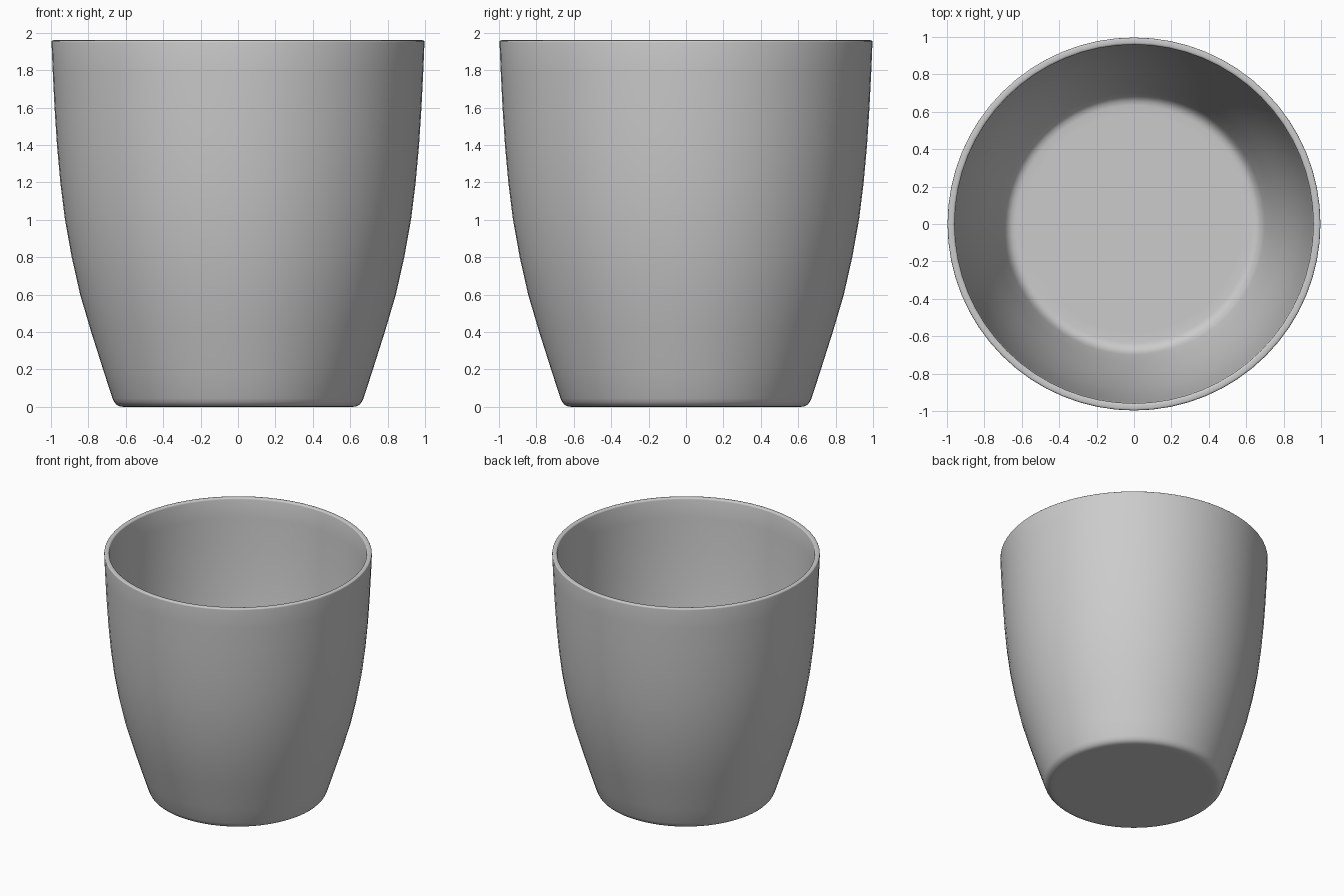
import bpy, bmesh
from math import tau
from mathutils import Vector

SEGMENTS = 64
HEIGHT = 1.96

if "Cube" in bpy.data.objects:
    bpy.data.objects.remove(bpy.data.objects["Cube"], do_unlink=True)

grey = bpy.data.materials.new("plain_grey")
grey.use_nodes = True
colour = (0.6, 0.6, 0.6, 1)
grey.diffuse_color = colour
grey.node_tree.nodes["Principled BSDF"].inputs["Base Color"].default_value = colour


def fillet(a, corner, b, steps=4):
    """Rounded corner between two profile points."""
    a, corner, b = Vector(a), Vector(corner), Vector(b)
    return [a.lerp(corner, t).lerp(corner.lerp(b, t), t)
            for t in (i / steps for i in range(steps + 1))]


# Half section as (radius, height), from the underside over the rim to the inner floor
outer = [(0.715, 0.18), (0.785, 0.4), (0.844, 0.6), (0.889, 0.8), (0.925, 1.0),
         (0.95, 1.2), (0.968, 1.4), (0.981, 1.6), (0.991, 1.8)]
inner = [(0.953, 1.8), (0.943, 1.6), (0.929, 1.4), (0.91, 1.2), (0.885, 1.0),
         (0.847, 0.8), (0.802, 0.6), (0.742, 0.4)]
profile = [(0, 0), (0.58, 0)]
profile += fillet((0.615, 0), (0.655, 0), (0.671, 0.045))
profile += outer
profile += fillet((0.997, HEIGHT - 0.012), (0.998, HEIGHT), (0.986, HEIGHT), 3)
profile += fillet((0.972, HEIGHT), (0.96, HEIGHT), (0.959, HEIGHT - 0.012), 3)
profile += inner
profile += fillet((0.7, 0.26), (0.68, 0.2), (0.635, 0.2))
profile += [(0.58, 0.2), (0, 0.2)]

# Turn the section into the cup
bm = bmesh.new()
verts = [bm.verts.new((r, 0, z)) for r, z in profile]
edges = [bm.edges.new(pair) for pair in zip(verts, verts[1:])]
bmesh.ops.spin(bm, geom=verts + edges, cent=(0, 0, 0), axis=(0, 0, 1),
               angle=tau, steps=SEGMENTS, use_merge=False)
bmesh.ops.remove_doubles(bm, verts=bm.verts, dist=0.0005)
bmesh.ops.recalc_face_normals(bm, faces=bm.faces)
mesh = bpy.data.meshes.new("cup")
bm.to_mesh(mesh)
bm.free()
mesh.materials.append(grey)

cup = bpy.data.objects.new("cup", mesh)
bpy.context.collection.objects.link(cup)
mesh.shade_smooth()
